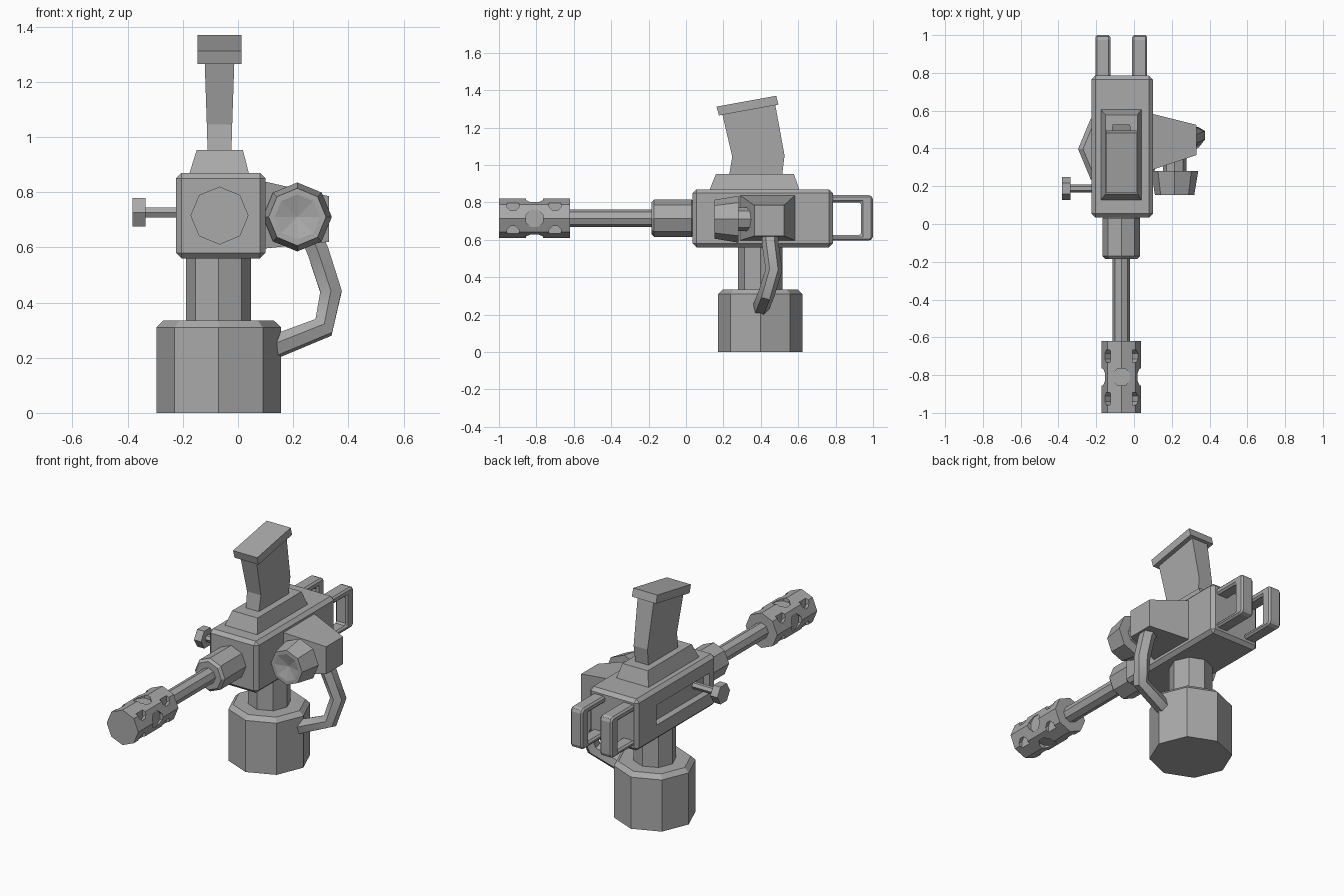
import bpy, bmesh, math
from mathutils import Vector, Matrix

if "Cube" in bpy.data.objects:
    bpy.data.objects.remove(bpy.data.objects["Cube"])

GREY = (0.4, 0.4, 0.4, 1)
metal = bpy.data.materials.new("plain_grey")
metal.use_nodes = True
metal.diffuse_color = GREY
metal.node_tree.nodes["Principled BSDF"].inputs["Base Color"].default_value = GREY

CX = -0.067          # centre line of the gun
BORE = 0.715         # height of the barrel axis


def finish(bm, name, bevel=0):
    bmesh.ops.recalc_face_normals(bm, faces=bm.faces)
    mesh = bpy.data.meshes.new(name)
    bm.to_mesh(mesh)
    bm.free()
    mesh.materials.append(metal)
    ob = bpy.data.objects.new(name, mesh)
    bpy.context.collection.objects.link(ob)
    if bevel:
        mod = ob.modifiers.new("chamfer", "BEVEL")
        mod.width = bevel
        mod.segments = 1
    return ob


def loft(name, rings, bevel=0):
    """Skin a stack of rings with equal point counts and cap the ends."""
    bm = bmesh.new()
    loops = [[bm.verts.new(p) for p in ring] for ring in rings]
    for a, b in zip(loops, loops[1:]):
        for i in range(len(a)):
            j = (i + 1) % len(a)
            bm.faces.new((a[i], a[j], b[j], b[i]))
    bm.faces.new(loops[0])
    bm.faces.new(loops[-1])
    return finish(bm, name, bevel)


def turned(name, origin, direction, profile, sides=8, spin=0.0):
    """Faceted turned part; profile holds (distance along axis, radius)."""
    w = Vector(direction).normalized()
    u = Vector((0, 0, 1)) if abs(w.z) < 0.9 else Vector((1, 0, 0))
    v = w.cross(u)
    rings = []
    for t, r in profile:
        ring = []
        for i in range(sides):
            a = math.tau * i / sides + spin
            ring.append(Vector(origin) + w * t + (u * math.cos(a) + v * math.sin(a)) * r)
        rings.append(ring)
    return loft(name, rings)


def rect(x0, x1, y0, y1, z):
    return [(x0, y0, z), (x1, y0, z), (x1, y1, z), (x0, y1, z)]


def box(name, x, y, z, bevel=0):
    return loft(name, [rect(*x, *y, z[0]), rect(*x, *y, z[1])], bevel)


def extrude_x(name, outline, x0, x1, bevel=0):
    return loft(name, [[(x, y, z) for y, z in outline] for x in (x0, x1)], bevel)


def cut(target, cutter):
    cutter.hide_render = True
    cutter.hide_viewport = True
    mod = target.modifiers.new("cut", "BOOLEAN")
    mod.operation = "DIFFERENCE"
    mod.solver = "EXACT"
    mod.object = cutter


# Pedestal and neck
turned("pedestal", (-0.07, 0.397, 0), (0, 0, 1),
       [(0, 0.226), (0.31, 0.226), (0.335, 0.2)])
turned("pedestal_neck", (-0.07, 0.397, 0.32), (0, 0, 1), [(0, 0.118), (0.26, 0.118)])

# Receiver with a slot in its right side
receiver = box("receiver", (-0.225, 0.1), (0.035, 0.785), (0.56, 0.87), 0.02)
cut(receiver, box("slot_cutter", (-0.3, -0.185), (0.1, 0.6), (0.655, 0.775)))

# Charging handle
turned("handle_rod", (-0.17, 0.188, 0.727), (-1, 0, 0), [(0, 0.021), (0.17, 0.021)],
       6, math.pi / 6)
turned("handle_knob", (-0.335, 0.188, 0.727), (-1, 0, 0), [(0, 0.06), (0.047, 0.06)],
       6, math.pi / 6)

# Barrel and its collar
turned("barrel_collar", (CX, 0.045, BORE), (0, -1, 0),
       [(0, 0.085), (0.015, 0.1), (0.215, 0.1), (0.23, 0.085)])
turned("barrel", (CX, -0.17, BORE), (0, -1, 0), [(0, 0.047), (0.47, 0.047)])

# Muzzle brake with staggered shallow holes
muzzle = turned("muzzle_brake", (CX, -0.62, BORE), (0, -1, 0), [(0, 0.105), (0.38, 0.105)])
for row, y in enumerate((-0.925, -0.81, -0.7)):
    for k in range(4):
        a = math.pi / 2 * k + (math.pi / 4 if row != 1 else 0)
        cutter = turned(f"muzzle_hole_cutter_{row}_{k}", (CX, y, BORE),
                        (math.cos(a), 0, math.sin(a)), [(0.082, 0.05), (0.16, 0.05)],
                        8, math.pi / 8)
        cut(muzzle, cutter)

# Magazine mount, curved magazine and its cap
loft("magazine_mount", [rect(-0.177, 0.04, 0.125, 0.607, 0.865),
                        rect(-0.15, 0.018, 0.16, 0.577, 0.952)])
levels = [((0.23, 0.94), (0.513, 0.94), 0.043), ((0.247, 1.045), (0.527, 1.05), 0.046),
          ((0.192, 1.28), (0.475, 1.335), 0.054)]
loft("magazine", [[(CX - w, *a), (CX + w, *a), (CX + w, *b), (CX - w, *b)]
                  for a, b, w in levels])
extrude_x("magazine_cap", [(0.176, 1.265), (0.495, 1.323), (0.482, 1.37), (0.163, 1.312)],
          -0.147, 0.013)

# Pair of rear grips
grip = [(0.77, 0.595), (0.985, 0.595), (1.0, 0.61), (1.0, 0.825), (0.985, 0.84), (0.77, 0.84),
        (0.77, 0.8), (0.935, 0.8), (0.935, 0.625), (0.77, 0.625)]
for side, x in (("right", -0.165), ("left", 0.03)):
    extrude_x(f"{side}_grip", grip, x - 0.04, x + 0.04, 0.01)

# Tapered side housing
loft("side_housing", [[(x, y0, z0), (x, y1, z0), (x, y1, z1), (x, y0, z1)]
                      for x, y0, y1, z0, z1 in ((0.09, 0.285, 0.585, 0.595, 0.84),
                                                (0.33, 0.365, 0.525, 0.62, 0.785))])

# Sighting lamp: neck and flared octagonal head with a dished face
turned("lamp_neck", (0.215, 0.42, 0.71), (0, -1, 0), [(0, 0.062), (0.17, 0.062)])
turned("lamp_head", (0.215, 0.28, 0.71), (0, -1, 0),
       [(0, 0.125), (0.127, 0.104), (0.127, 0.082), (0.105, 0.001)])

# Feed hose from the housing down to the pedestal
curve = bpy.data.curves.new("feed_hose", "CURVE")
curve.dimensions = "3D"
curve.bevel_depth = 0.045
curve.bevel_resolution = 1
curve.use_fill_caps = True
path = [(0.25, 0.45, 0.68), (0.29, 0.45, 0.585), (0.337, 0.47, 0.44),
        (0.31, 0.43, 0.31), (0.12, 0.4, 0.235)]
spline = curve.splines.new("POLY")
spline.points.add(len(path) - 1)
for point, co in zip(spline.points, path):
    point.co = (*co, 1)
curve.materials.append(metal)
hose = bpy.data.objects.new("feed_hose", curve)
bpy.context.collection.objects.link(hose)
bpy.ops.object.select_all(action="DESELECT")
hose.select_set(True)
bpy.context.view_layer.objects.active = hose
bpy.ops.object.convert(target="MESH")
bpy.ops.object.shade_smooth_by_angle(angle=math.radians(40))
